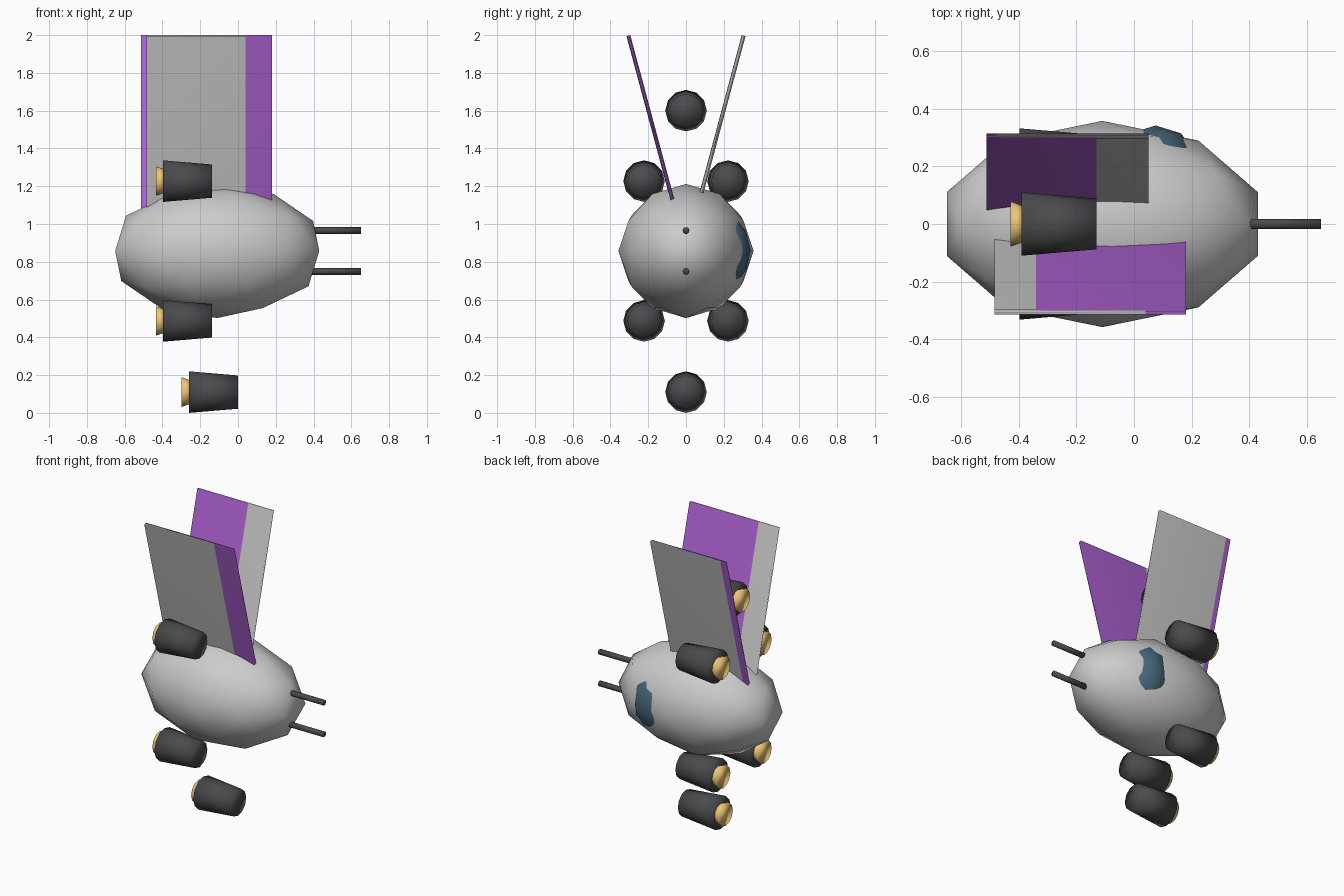
import bpy
from math import radians, sin, cos, pi

if "Cube" in bpy.data.objects:
    bpy.data.objects.remove(bpy.data.objects["Cube"])

CZ = 0.857  # height of the hull axis


def material(name, rgb):
    m = bpy.data.materials.new(name)
    m.diffuse_color = (*rgb, 1)
    m.use_nodes = True
    m.node_tree.nodes["Principled BSDF"].inputs["Base Color"].default_value = m.diffuse_color
    return m


DARK = material("dark_metal", (0.07, 0.07, 0.075))
GOLD = material("gold", (0.85, 0.57, 0.18))
PURPLE = material("purple", (0.42, 0.12, 0.65))
GLASS = material("glass", (0.06, 0.13, 0.19))


def finish(name, mat=None):
    o = bpy.context.object
    o.name = name
    if mat:
        o.data.materials.append(mat)
    bpy.ops.object.shade_smooth()
    return o


def ellipsoid(name, loc, radii, mat=None):
    bpy.ops.mesh.primitive_ico_sphere_add(subdivisions=2, radius=1, location=loc)
    bpy.context.object.scale = radii
    return finish(name, mat)


def cone_x(name, x0, x1, y, z, r0, r1, mat, sides=12):
    """Tapered cylinder along x from x0 to x1."""
    bpy.ops.mesh.primitive_cone_add(
        vertices=sides, radius1=r0, radius2=r1, depth=x1 - x0,
        location=((x0 + x1) / 2, y, z), rotation=(0, pi / 2, 0))
    return finish(name, mat)


def fin(name, x0, x1, side, mat=None, inset=0.0):
    """Thin plate leaning outward 15 degrees from the hull axis."""
    a, lo, hi = radians(15), 0.12, 1.18
    mid = (lo + hi) / 2
    y = sin(a) * mid - cos(a) * inset
    z = CZ + cos(a) * mid + sin(a) * inset
    bpy.ops.mesh.primitive_cube_add(
        size=1, location=((x0 + x1) / 2, side * y, z), rotation=(-side * a, 0, 0))
    bpy.context.object.scale = (x1 - x0, 0.02, hi - lo)
    return finish(name, mat)


# Hull and side window
ellipsoid("hull", (-0.11, 0, CZ), (0.568, 0.358, 0.355))
ellipsoid("window", (0.075, 0.2, CZ), (0.15, 0.142, 0.2), GLASS)

# Twin guns
for i, dz in enumerate((-0.108, 0.108)):
    cone_x(f"gun_{i}", 0.35, 0.65, 0, CZ + dz, 0.018, 0.018, DARK)

# Engines in a hexagonal ring, with nozzles
engines = [(-0.39, 0, 1.6), (-0.26, 0, 0.11)]
engines += [(-0.397, s * 0.222, CZ + d) for s in (-1, 1) for d in (-0.37, 0.37)]
for i, (x, y, z) in enumerate(engines):
    cone_x(f"engine_{i}", x, x + 0.26, y, z, 0.11, 0.088, DARK)
    cone_x(f"nozzle_{i}", x - 0.038, x + 0.015, y, z, 0.078, 0.06, GOLD)

# Fins with overlapping purple panels showing on the inner faces
fin("front_fin", -0.485, 0.04, -1)
fin("front_fin_panel", -0.34, 0.18, -1, PURPLE, 0.001)
fin("rear_fin", -0.478, 0.05, 1)
fin("rear_fin_panel", -0.513, -0.13, 1, PURPLE, 0.001)
